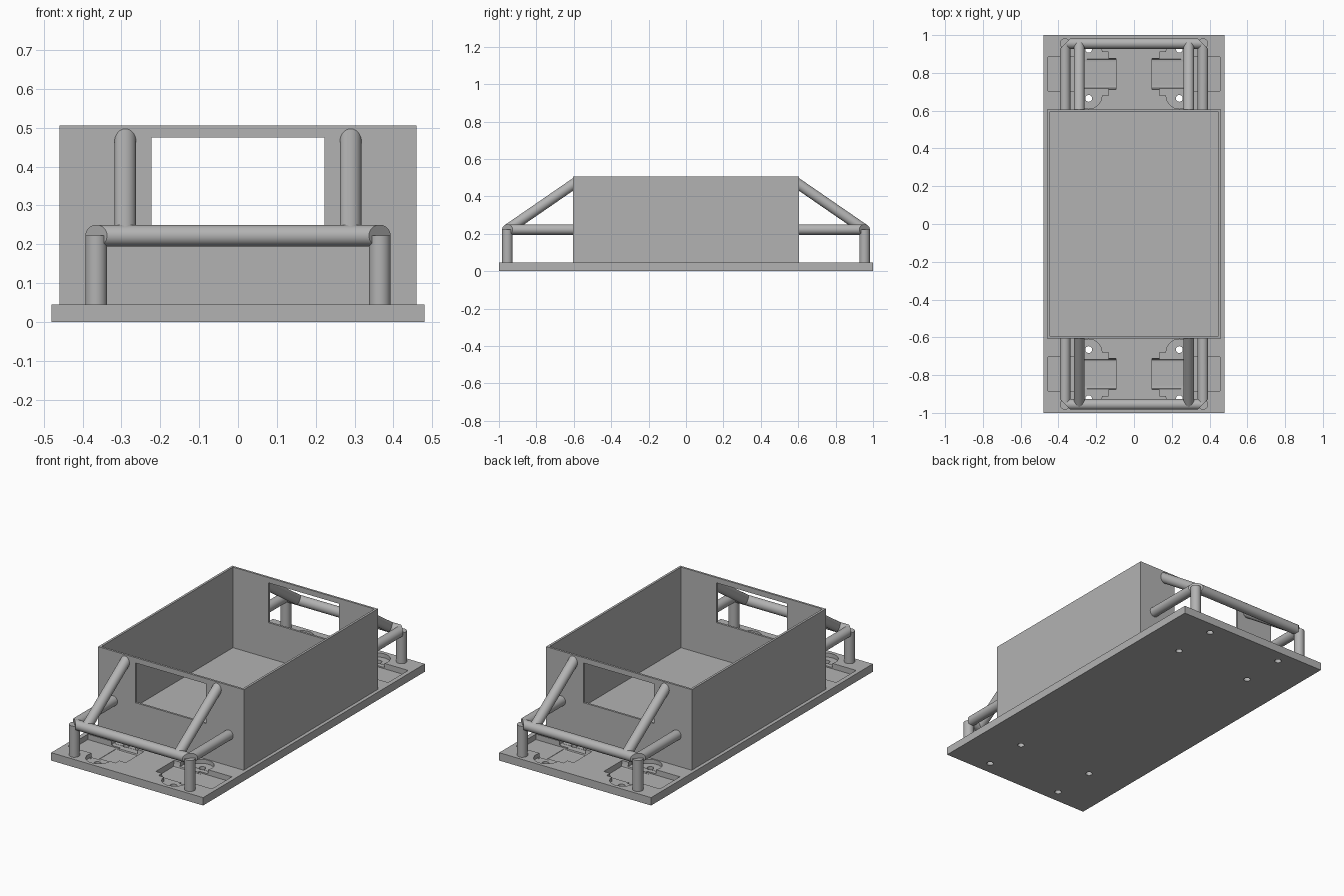
import bpy, bmesh, math
from mathutils import Vector

if "Cube" in bpy.data.objects:
    bpy.data.objects.remove(bpy.data.objects["Cube"], do_unlink=True)

grey = bpy.data.materials.new("plain grey")
grey.use_nodes = True
grey.diffuse_color = (0.45, 0.45, 0.45, 1)
grey.node_tree.nodes["Principled BSDF"].inputs["Base Color"].default_value = (0.45, 0.45, 0.45, 1)

PLATE = 0.045   # plate thickness
R = 0.028       # tube radius
RAIL_X, BRACE_X, RAIL_Z, BAR_Y, WALL_Y = 0.365, 0.29, 0.222, 0.955, 0.605


def make(name, bm):
    bmesh.ops.recalc_face_normals(bm, faces=bm.faces)
    mesh = bpy.data.meshes.new(name)
    bm.to_mesh(mesh)
    bm.free()
    ob = bpy.data.objects.new(name, mesh)
    bpy.context.collection.objects.link(ob)
    mesh.materials.append(grey)
    return ob


def loft(name, ring_a, ring_b):
    """Closed prism between two matching rings of points."""
    bm = bmesh.new()
    a = [bm.verts.new(p) for p in ring_a]
    b = [bm.verts.new(p) for p in ring_b]
    n = len(a)
    for i in range(n):
        j = (i + 1) % n
        bm.faces.new((a[i], a[j], b[j], b[i]))
    bm.faces.new(a)
    bm.faces.new(b)
    return make(name, bm)


def box(name, x, y, z):
    rings = [[(x[0], y[0], h), (x[1], y[0], h), (x[1], y[1], h), (x[0], y[1], h)] for h in z]
    return loft(name, *rings)


def disc(name, x, y, r, z, n=32):
    turn = [2 * math.pi * i / n for i in range(n)]
    return loft(name, *[[(x + r * math.cos(t), y + r * math.sin(t), h) for t in turn] for h in z])


def tube(name, p, q, cut_p=None, cut_q=None, n=40):
    """Round bar whose ends lie in the planes with the given normals."""
    p, q = Vector(p), Vector(q)
    d = (q - p).normalized()
    u = d.orthogonal().normalized()
    v = d.cross(u)
    rings = []
    for end, cut in ((p, cut_p), (q, cut_q)):
        m = Vector(cut) if cut else d
        ring = []
        for i in range(n):
            t = 2 * math.pi * i / n
            o = R * (math.cos(t) * u + math.sin(t) * v)
            ring.append(end + o - d * (o.dot(m) / d.dot(m)))
        rings.append(ring)
    ob = loft(name, *rings)
    smooth(ob)
    return ob


def smooth(ob):
    bpy.ops.object.select_all(action='DESELECT')
    ob.select_set(True)
    bpy.context.view_layer.objects.active = ob
    bpy.ops.object.shade_smooth_by_angle(angle=math.radians(30))


def carve(ob, cutter):
    cutter.hide_render = True
    mod = ob.modifiers.new("cut", 'BOOLEAN')
    mod.operation, mod.solver, mod.object = 'DIFFERENCE', 'EXACT', cutter
    bpy.context.view_layer.objects.active = ob
    bpy.ops.object.modifier_apply(modifier=mod.name)
    bpy.data.objects.remove(cutter, do_unlink=True)


def span(s, a, b):
    return sorted((s * a, s * b))


# Base plate with four motor seats sunk into its top
plate = box("base_plate", (-0.48, 0.48), (-1, 1), (0, PLATE))
MOTOR_Y = 0.795
for sx in (-1, 1):
    for sy in (-1, 1):
        # feet and screw holes of the motor bracket
        for side in (-1, 1):
            hole_y = sy * (MOTOR_Y + side * 0.13)
            carve(plate, disc("foot_cutter", sx * 0.24, sy * (MOTOR_Y + side * 0.115), 0.07, (0.022, 0.1)))
            carve(plate, disc("hole_cutter", sx * 0.24, hole_y, 0.018, (-0.1, 0.1)))
        carve(plate, box("strap_cutter", span(sx, 0.135, 0.30), span(sy, 0.68, 0.91), (0.021, 0.1)))
        # gearbox slot
        carve(plate, box("slot_cutter", span(sx, 0.25, 0.455), span(sy, 0.705, 0.885), (0.014, 0.1)))
        # motor trough, a round profile with a flat floor
        prof = []
        for i in range(32):
            t = 2 * math.pi * i / 32
            prof.append((sy * MOTOR_Y + 0.0825 * math.cos(t), PLATE + max(0.0825 * math.sin(t), -0.033)))
        carve(plate, loft("trough_cutter", *[[(x, y, z) for y, z in prof] for x in span(sx, 0.095, 0.27)]))
smooth(plate)

# Open body with a window in each end wall
body = box("body_walls", (-0.46, 0.46), (-WALL_Y, WALL_Y), (PLATE, 0.505))
carve(body, box("inside_cutter", (-0.447, 0.447), (-0.593, 0.593), (-0.1, 0.7)))
carve(body, box("window_cutter", (-0.223, 0.223), (-0.8, 0.8), (0.248, 0.475)))

# Bumper frames at both ends
for sy, end in ((-1, "front"), (1, "back")):
    y = sy * BAR_Y
    tube(end + "_bumper_bar", (-RAIL_X, y, RAIL_Z), (RAIL_X, y, RAIL_Z), (1, -sy, 0), (1, sy, 0))
    for sx, side in ((-1, "right"), (1, "left")):
        tag = end + "_" + side
        x = sx * RAIL_X
        tube(tag + "_rail", (x, sy * WALL_Y, RAIL_Z), (x, y, RAIL_Z), None, (sx, sy, 0))
        tube(tag + "_post", (x, y, PLATE), (x, y, RAIL_Z))
        tube(tag + "_brace", (sx * BRACE_X, y, RAIL_Z), (sx * BRACE_X, sy * WALL_Y, 0.463), None, (0, 1, 0))
